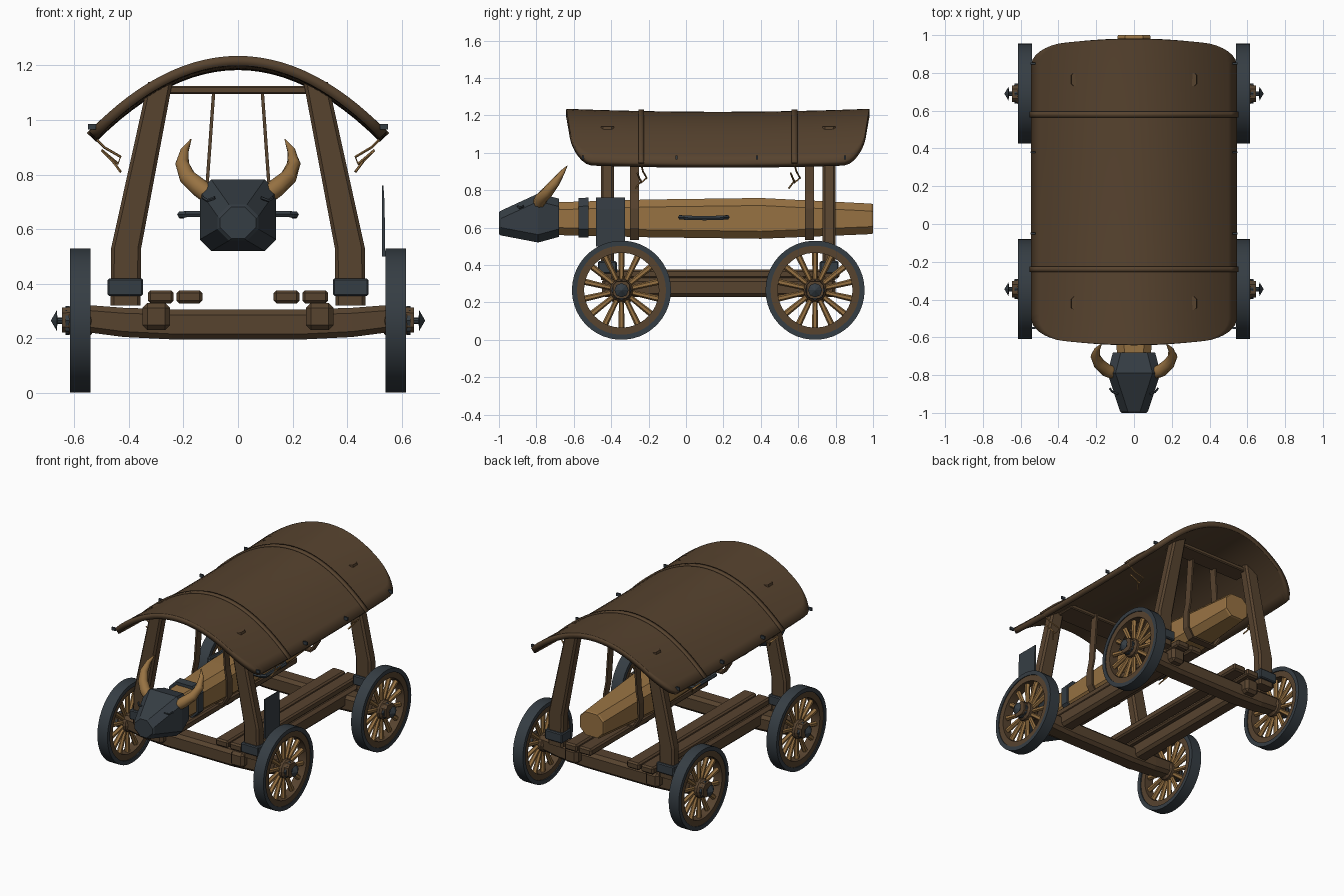
import bpy, bmesh, math
from mathutils import Vector, Matrix

cube = bpy.data.objects.get("Cube")
if cube:
    bpy.data.objects.remove(cube, do_unlink=True)


def material(name, rgb):
    m = bpy.data.materials.new(name)
    m.use_nodes = True
    m.diffuse_color = (*rgb, 1)
    m.node_tree.nodes["Principled BSDF"].inputs["Base Color"].default_value = (*rgb, 1)
    return m


BROWN = material("dark wood", (0.095, 0.056, 0.028))
TAN = material("light wood", (0.31, 0.168, 0.055))
IRON = material("dark iron", (0.036, 0.047, 0.057))


def finish(name, bm, mat, smooth=False):
    bmesh.ops.recalc_face_normals(bm, faces=bm.faces)
    me = bpy.data.meshes.new(name)
    bm.to_mesh(me)
    bm.free()
    ob = bpy.data.objects.new(name, me)
    bpy.context.collection.objects.link(ob)
    me.materials.append(mat)
    if smooth:
        bpy.ops.object.select_all(action='DESELECT')
        ob.select_set(True)
        bpy.context.view_layer.objects.active = ob
        bpy.ops.object.shade_smooth_by_angle(angle=math.radians(40))
    return ob


def loft(name, rings, mat, closed=False, smooth=False):
    """Skin a series of equal-sized loops; cap the ends or join them."""
    bm = bmesh.new()
    loops = [[bm.verts.new(p) for p in r] for r in rings]
    n = len(loops[0])
    pairs = list(zip(loops, loops[1:]))
    if closed:
        pairs.append((loops[-1], loops[0]))
    else:
        bm.faces.new(loops[0])
        bm.faces.new(loops[-1])
    for a, b in pairs:
        for i in range(n):
            j = (i + 1) % n
            bm.faces.new((a[i], a[j], b[j], b[i]))
    return finish(name, bm, mat, smooth)


def box(name, lo, hi, mat, bevel=0.006):
    bm = bmesh.new()
    size = Vector(hi) - Vector(lo)
    mid = (Vector(hi) + Vector(lo)) / 2
    bmesh.ops.create_cube(bm, size=1, matrix=Matrix.Translation(mid) @ Matrix.Diagonal((*size, 1)))
    if bevel:
        bmesh.ops.bevel(bm, geom=bm.edges[:], offset=bevel, segments=1, affect='EDGES')
    return finish(name, bm, mat)


def chamfered(half, lo, hi, c):
    """Corner-cut rectangle as (sideways, height) pairs."""
    return [(-half + c, lo), (half - c, lo), (half, lo + c), (half, hi - c),
            (half - c, hi), (-half + c, hi), (-half, hi - c), (-half, lo + c)]


def along_y(sections, c):
    return [[(a, y, z) for a, z in chamfered(h, lo, hi, c)] for y, h, lo, hi in sections]


def circle_x(x, r, n, y, z):
    return [(x, y + r * math.cos(math.tau * i / n), z + r * math.sin(math.tau * i / n)) for i in range(n)]


def tube(name, pts, radii, mat, n=8):
    pts = [Vector(p) for p in pts]
    rings = []
    for i, p in enumerate(pts):
        d = pts[min(i + 1, len(pts) - 1)] - pts[max(i - 1, 0)]
        q = d.to_track_quat('Z', 'Y')
        r = radii[i] if isinstance(radii, list) else radii
        rings.append([p + q @ Vector((r * math.cos(math.tau * k / n), r * math.sin(math.tau * k / n), 0))
                      for k in range(n)])
    return loft(name, rings, mat, smooth=True)


def strap(name, path, y, width, thick, mat, smooth=False):
    """Flat band following an (x, z) path."""
    bm = bmesh.new()
    rows = [[bm.verts.new((x, y + s * width / 2, z)) for s in (-1, 1)] for x, z in path]
    for a, b in zip(rows, rows[1:]):
        bm.faces.new((a[0], b[0], b[1], a[1]))
    ob = finish(name, bm, mat, smooth)
    mod = ob.modifiers.new("thickness", 'SOLIDIFY')
    mod.thickness, mod.offset = thick, 0
    return ob


# Roof: arched hide with rounded corners and a slight sag
ROOF_Y, ROOF_HALF, ROOF_W = 0.17, 0.81, 0.545


def roof_z(x, t):
    return 1.235 - 0.92 * x * x - 0.016 * (1 - t * t)


bm = bmesh.new()
NX, NY = 24, 40
grid = []
for j in range(NY + 1):
    t = -math.cos(math.pi * j / NY)
    s = max(0, (abs(t) - 0.84) / 0.16)
    w = ROOF_W - 0.17 * (1 - math.sqrt(max(0, 1 - s * s)))
    row = []
    for i in range(NX + 1):
        x = w * (2 * i / NX - 1)
        y = ROOF_Y + t * (ROOF_HALF - 0.15 * x * x * abs(t) ** 6)
        row.append(bm.verts.new((x, y, roof_z(x, t))))
    grid.append(row)
for a, b in zip(grid, grid[1:]):
    for i in range(NX):
        bm.faces.new((a[i], a[i + 1], b[i + 1], b[i]))
roof = finish("roof_cover", bm, BROWN, True)
shell = roof.modifiers.new("thickness", 'SOLIDIFY')
shell.thickness = 0.036
shell.offset = -1 if roof.data.polygons[0].normal.z > 0 else 1

# Roof bands, dangling cords and edge nails
for label, y in (("front", -0.24), ("rear", 0.58)):
    t = (y - ROOF_Y) / ROOF_HALF
    arch = [(0.55 * k / 14, roof_z(0.55 * k / 14, t) + 0.003) for k in range(-14, 15)]
    strap(label + "_roof_band", arch, y, 0.03, 0.012, BROWN, True)
    for s in (-1, 1):
        cord = [(0.53, 0, 0.94), (0.49, 0.01, 0.9), (0.43, 0.03, 0.865), (0.44, 0, 0.84), (0.5, -0.02, 0.89),
                (0.46, 0, 0.85), (0.43, -0.03, 0.81)]
        tube(label + "_roof_cord", [(s * x, y + dy, z) for x, dy, z in cord], 0.005, TAN, 5)
for s in (-1, 1):
    for y in (-0.55, -0.05, 0.38, 0.85):
        box("roof_nail", (s * 0.535 - 0.014, y - 0.005, 0.965), (s * 0.535 + 0.014, y + 0.005, 0.985), IRON, 0)

# Four bent posts with iron collars
for label, y in (("front", -0.42), ("rear", 0.765)):
    for s in (-1, 1):
        rings = []
        for x, z, hx in ((0.412, 0.32, 0.055), (0.41, 0.53, 0.055), (0.285, 1.14, 0.045)):
            rings.append([(s * x + a, y + b, z) for a, b in chamfered(hx, -0.035, 0.035, 0.012)])
        loft(label + "_post", rings, BROWN)
        box(label + "_post_collar", (s * 0.413 - 0.065, y - 0.05, 0.355), (s * 0.413 + 0.065, y + 0.05, 0.42), IRON)

# Crossbars and slings carrying the ram
for label, y, py in (("front", -0.275, -0.42), ("rear", 0.66, 0.765)):
    box(label + "_crossbar", (-0.29, min(y, py) - 0.01, 1.095), (0.29, max(y, py) + 0.01, 1.125), BROWN)
    half = [(0.088, 1.12), (0.112, 0.78), (0.128, 0.7), (0.128, 0.6), (0.09, 0.538)]
    strap(label + "_sling", [(-x, z) for x, z in half] + half[::-1], y, 0.05, 0.012, BROWN)

# Ram trunk, iron band and handles
loft("ram_trunk", along_y([(-0.7, 0.09, 0.56, 0.735), (-0.2, 0.11, 0.548, 0.75), (0.4, 0.12, 0.54, 0.758),
                           (0.99, 0.088, 0.565, 0.728), (1.0, 0.084, 0.57, 0.724)], 0.04), TAN)
loft("ram_band", along_y([(-0.575, 0.108, 0.548, 0.758), (-0.52, 0.11, 0.546, 0.76)], 0.045), IRON)
for s in (-1, 1):
    grip = [(0.1, -0.03, 0.655), (0.19, -0.03, 0.655), (0.21, -0.01, 0.653), (0.205, 0.1, 0.65),
            (0.21, 0.2, 0.653), (0.19, 0.22, 0.655), (0.1, 0.22, 0.655)]
    tube("ram_handle", [(s * x, y, z) for x, y, z in grip], 0.013, IRON, 6)

# Bull head with horns and brow ridges
loft("ram_head", along_y([(-1.0, 0.066, 0.565, 0.682), (-0.99, 0.075, 0.558, 0.69), (-0.79, 0.14, 0.52, 0.782),
                          (-0.68, 0.112, 0.55, 0.755)], 0.042), IRON)
for s in (-1, 1):
    horn = [(0.1, -0.79, 0.72), (0.145, -0.775, 0.755), (0.185, -0.74, 0.79), (0.205, -0.7, 0.84),
            (0.195, -0.665, 0.89), (0.172, -0.635, 0.93)]
    tube("horn", [(s * x, y, z) for x, y, z in horn], [0.034, 0.034, 0.031, 0.025, 0.015, 0.002], TAN, 10)
    tube("brow", [(s * 0.085, -0.9, 0.715), (s * 0.112, -0.89, 0.705), (s * 0.128, -0.87, 0.715)], 0.006, IRON, 5)

# Side guard plate
loft("side_guard", [[(0.528, -0.48, z), (0.528 + w, -0.48, z), (0.528 + w, -0.325, z), (0.528, -0.325, z)]
                    for z, w in ((0.5, 0.012), (0.7, 0.009), (0.76, 0.005))], IRON)

# Chassis: side beams and floor planks
for s in (-1, 1):
    box("side_beam", (s * 0.3 - 0.05, -0.45, 0.23), (s * 0.3 + 0.05, 0.8, 0.33), BROWN, 0.018)
    for x in (0.178, 0.283):
        box("floor_plank", (s * x - 0.047, -0.43, 0.328), (s * x + 0.047, 0.82, 0.376), BROWN, 0.01)

# Axles and wheels
R = 0.265
for label, y in (("front", -0.345), ("rear", 0.69)):
    half = [(0.645, 0.044, 0.222, 0.312), (0.55, 0.05, 0.222, 0.322), (0.42, 0.058, 0.205, 0.312),
            (0.24, 0.06, 0.196, 0.306)]
    sections = [(-x, h, a, b) for x, h, a, b in half] + half[::-1]
    loft(label + "_axle", [[(x, y + d, z) for d, z in chamfered(h, a, b, 0.02)] for x, h, a, b in sections], BROWN)
    for s in (-1, 1):
        for part, prof, mat in (
                ("tyre", ((0.54, 0.238), (0.54, R), (0.615, R), (0.615, 0.238)), IRON),
                ("rim", ((0.547, 0.2), (0.547, 0.242), (0.61, 0.242), (0.61, 0.2)), BROWN)):
            loft(f"{label}_wheel_{part}", [circle_x(s * x, r, 42, y, R) for x, r in prof], mat, True, True)
        loft(label + "_hub", [circle_x(s * x, r, 14, y, R) for x, r in ((0.535, 0.05), (0.55, 0.062),
                                                                      (0.605, 0.062), (0.62, 0.05))], BROWN)
        loft(label + "_hub_ring", [circle_x(s * x, 0.053, 8, y, R) for x in (0.618, 0.632)], IRON)
        loft(label + "_hub_spike", [circle_x(s * x, r, 8, y, R) for x, r in ((0.64, 0.012), (0.662, 0.012),
                                                                            (0.664, 0.038), (0.685, 0.002))], IRON)
        bm = bmesh.new()
        for k in range(14):
            m = (Matrix.Translation((s * 0.578, y, R)) @ Matrix.Rotation(math.tau * k / 14, 4, 'X')
                 @ Matrix.Translation((0, 0, 0.13)))
            bmesh.ops.create_cone(bm, cap_ends=True, segments=6, radius1=0.013, radius2=0.017, depth=0.16, matrix=m)
        finish(label + "_spokes", bm, TAN)
